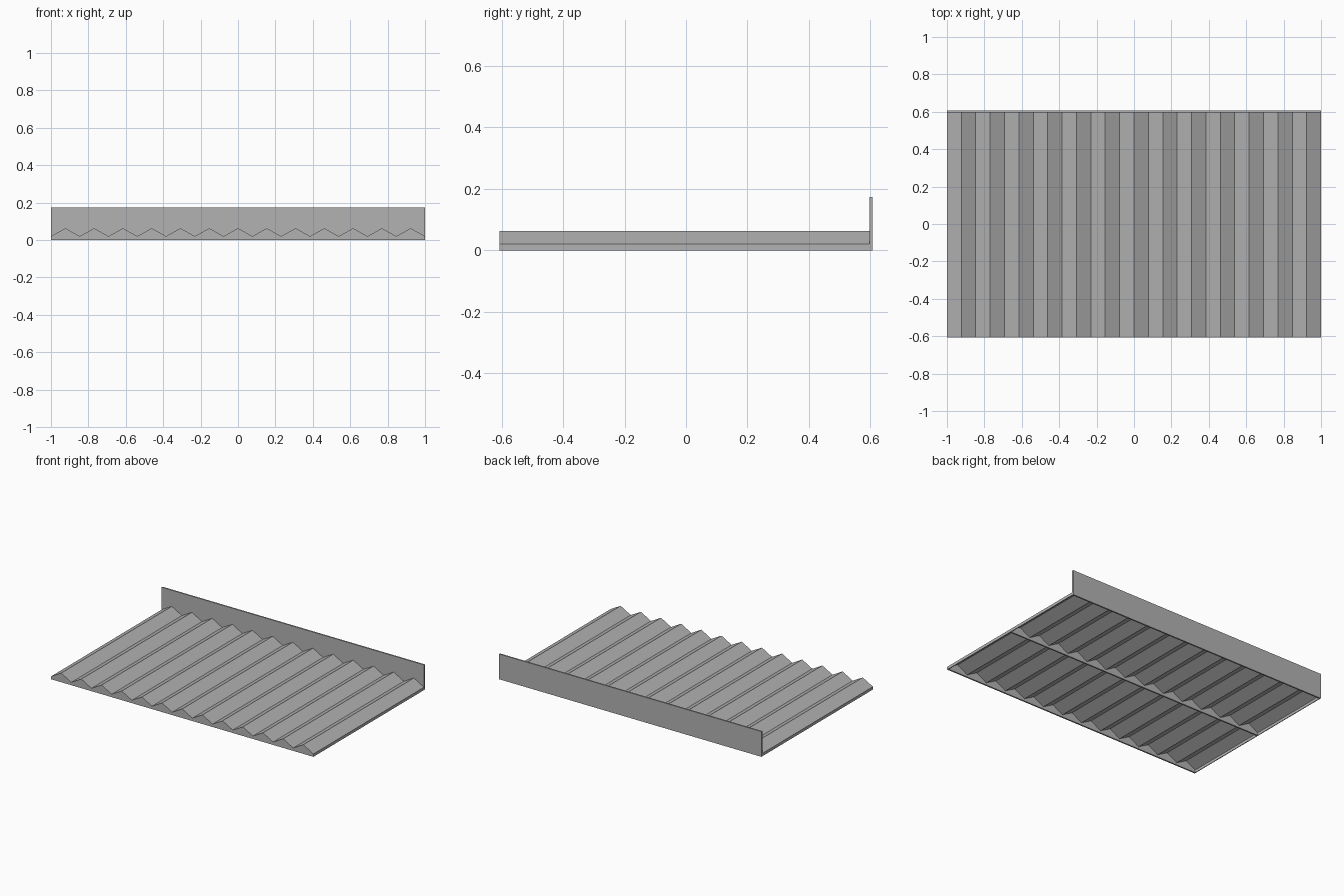
import bpy
import bmesh

cube = bpy.data.objects.get("Cube")
if cube:
    bpy.data.objects.remove(cube, do_unlink=True)

RIDGES = 13
HALF_X, HALF_Y = 1.0, 0.607
WALL = 0.01           # thickness of back wall and ribs
VALLEY, PEAK, TOP = 0.02, 0.063, 0.174
SHEET = 0.005         # thickness of the folded sheet and side skirts

grey = bpy.data.materials.new("plain grey")
grey.use_nodes = True
colour = (0.45, 0.45, 0.45, 1)
grey.diffuse_color = colour
grey.node_tree.nodes["Principled BSDF"].inputs["Base Color"].default_value = colour


def zigzag(drop=0.0):
    """Folded outline from left to right as (x, z) points."""
    step = HALF_X / RIDGES
    return [(-HALF_X + i * step, (PEAK if i % 2 else VALLEY) - drop)
            for i in range(2 * RIDGES + 1)]


def extrude_profile(name, profile, y0, y1):
    """Solid made by sweeping a closed (x, z) outline along y."""
    bm = bmesh.new()
    face = bm.faces.new([bm.verts.new((x, y0, z)) for x, z in profile])
    swept = bmesh.ops.extrude_face_region(bm, geom=[face])
    moved = [v for v in swept["geom"] if isinstance(v, bmesh.types.BMVert)]
    bmesh.ops.translate(bm, verts=moved, vec=(0, y1 - y0, 0))
    bmesh.ops.recalc_face_normals(bm, faces=bm.faces)
    mesh = bpy.data.meshes.new(name)
    bm.to_mesh(mesh)
    bm.free()
    mesh.materials.append(grey)
    obj = bpy.data.objects.new(name, mesh)
    bpy.context.collection.objects.link(obj)
    return obj


def box_outline(x0, x1, z0, z1):
    return [(x0, z0), (x1, z0), (x1, z1), (x0, z1)]


inner_back = HALF_Y - WALL

# Folded sheet, open underneath
extrude_profile("corrugated_sheet", zigzag() + zigzag(SHEET)[::-1],
                -HALF_Y, inner_back)

# Cross ribs that follow the folds and close the front and the middle
rib_outline = [(-HALF_X, 0)] + zigzag() + [(HALF_X, 0)]
extrude_profile("front_rib", rib_outline, -HALF_Y, -HALF_Y + WALL)
extrude_profile("middle_rib", rib_outline, -WALL / 2, WALL / 2)

# Upright back wall
extrude_profile("back_wall", box_outline(-HALF_X, HALF_X, 0, TOP),
                inner_back, HALF_Y)

# Low skirts along both sides
for side, name in ((1, "left_skirt"), (-1, "right_skirt")):
    xs = sorted((side * HALF_X, side * (HALF_X - SHEET)))
    extrude_profile(name, box_outline(xs[0], xs[1], 0, VALLEY),
                    -HALF_Y, inner_back)
